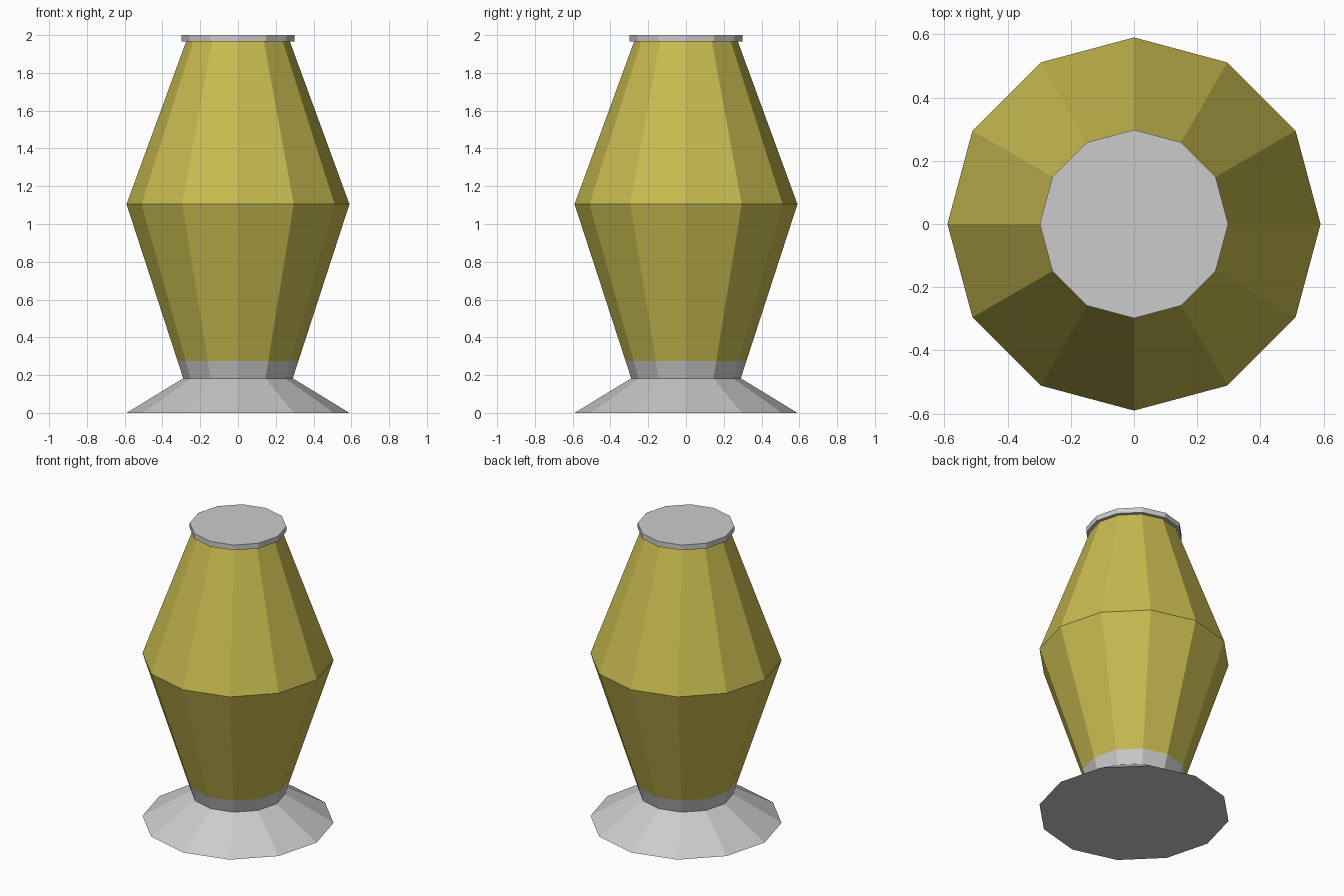
import bpy
import bmesh
from math import cos, sin, pi

if "Cube" in bpy.data.objects:
    bpy.data.objects.remove(bpy.data.objects["Cube"])

SIDES = 12


def lathe(name, profile, cap_bottom=False, cap_top=False, color=None):
    """Revolve (radius, z) points into a flat-faced 12-sided shell."""
    bm = bmesh.new()
    rings = [[bm.verts.new((r * cos(2 * pi * i / SIDES), r * sin(2 * pi * i / SIDES), z))
              for i in range(SIDES)] for r, z in profile]
    for low, high in zip(rings, rings[1:]):
        for i in range(SIDES):
            j = (i + 1) % SIDES
            bm.faces.new((low[i], low[j], high[j], high[i]))
    if cap_bottom:
        bm.faces.new(rings[0][::-1])
    if cap_top:
        bm.faces.new(rings[-1])
    mesh = bpy.data.meshes.new(name)
    bm.to_mesh(mesh)
    bm.free()
    obj = bpy.data.objects.new(name, mesh)
    bpy.context.collection.objects.link(obj)
    if color:
        mat = bpy.data.materials.new(name + "_color")
        mat.diffuse_color = color
        mat.use_nodes = True
        mat.node_tree.nodes["Principled BSDF"].inputs["Base Color"].default_value = mat.diffuse_color
        mesh.materials.append(mat)
    return obj


# Flared foot with the short collar that holds the glass
lathe("base", [(0.59, 0.0), (0.29, 0.183), (0.32, 0.275)], cap_bottom=True)

# Yellow double-tapered body
lathe("glass_body", [(0.32, 0.275), (0.59, 1.105), (0.275, 1.965)],
      color=(0.58, 0.50, 0.08, 1.0))

# Thin overhanging lid, its underside running in to the glass
lathe("lid", [(0.275, 1.965), (0.298, 1.965), (0.298, 2.0)], cap_top=True)
